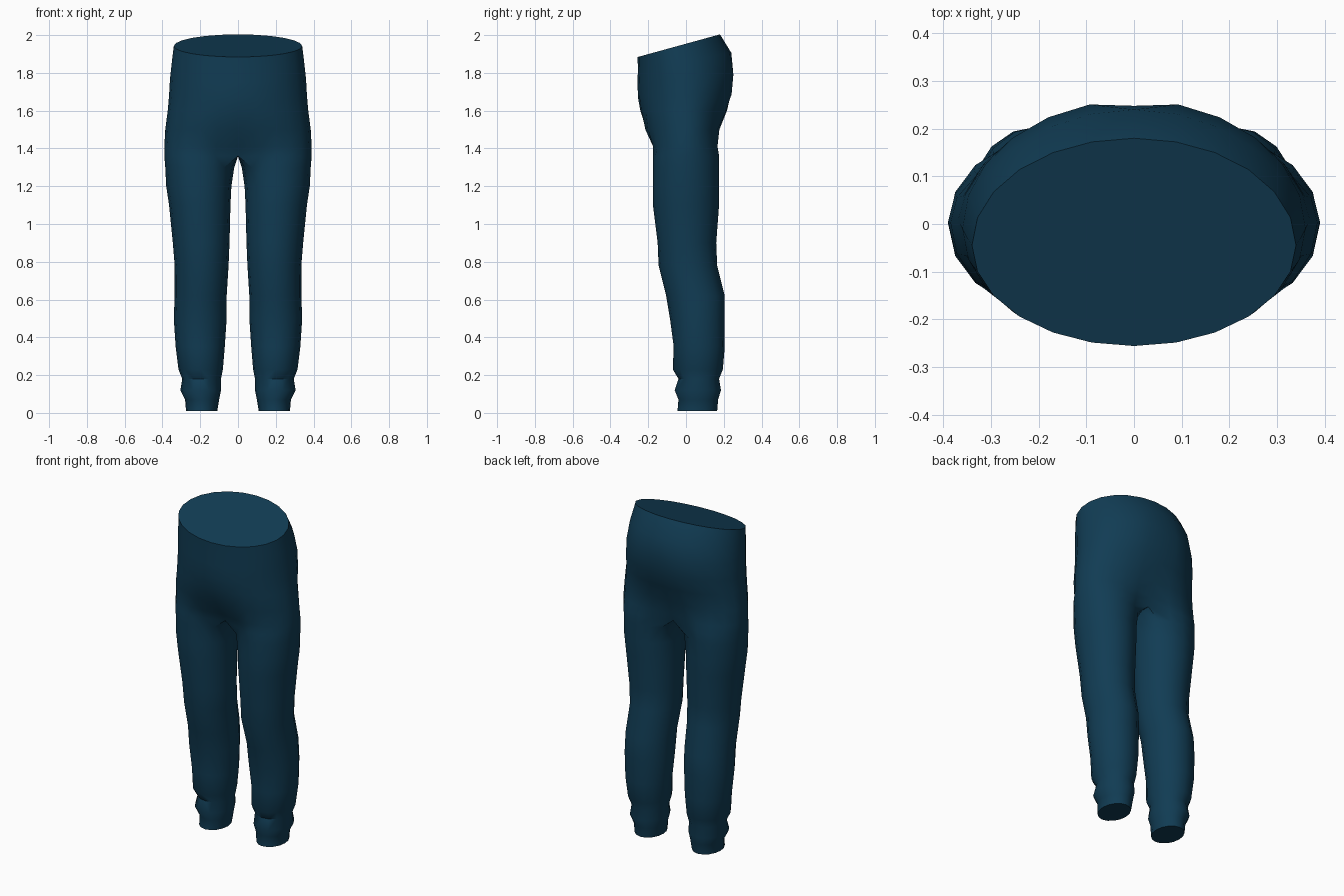
import bpy
import bmesh
from math import sin, cos, pi, radians

if "Cube" in bpy.data.objects:
    bpy.data.objects.remove(bpy.data.objects["Cube"])

# Leg sections: height, inner x, outer x, front y, back y
LEG = [
    (0.01, .11, .275, -.045, .165), (.07, .10, .28, -.04, .17),
    (.12, .09, .305, -.06, .185), (.18, .09, .295, -.04, .175),
    (.23, .08, .315, -.07, .195), (.35, .07, .33, -.065, .205),
    (.5, .06, .34, -.085, .205), (.62, .06, .335, -.105, .205),
    (.78, .05, .335, -.145, .165), (.9, .045, .345, -.15, .16),
    (1.1, .04, .365, -.175, .175), (1.2, .035, .38, -.175, .175),
    (1.3, .02, .385, -.175, .175), (1.36, 0, .39, -.175, .175),
]
# Hip sections: height at the side, half width, front y, back y,
# y of the widest point, blend from leg to hip shape, tilt
HIP = [
    (1.41, .39, -.185, .175, .02, .4, 0), (1.5, .385, -.225, .185, .01, .75, 0),
    (1.6, .372, -.245, .22, 0, .95, 0), (1.68, .365, -.255, .25, 0, 1, .03),
    (1.77, .36, -.256, .26, -.01, 1, .08), (1.86, .35, -.255, .24, -.03, 1, .17),
    (1.942, .34, -.256, .18, -.045, 1, .275),
]
ARC, INNER = 13, 3      # outer arc points, and points on the inner thigh
SIDES = ARC + INNER


def leg_point(k, x0, x1, y0, y1):
    """Point k of an oval leg section, starting at the front inner seam."""
    a = -0.75 * pi + 2 * pi * k / SIDES
    return ((x0 + x1) / 2 + (x1 - x0) / 2 * cos(a),
            (y0 + y1) / 2 + (y1 - y0) / 2 * sin(a))


def hip_point(k, w, y0, y1, mid):
    """Point k of a half hip section; the inner points lie on the middle plane."""
    if k >= ARC:
        return 0, y1 + (y0 - y1) * (k - ARC + 1) / (INNER + 1)
    a = pi * (k / (ARC - 1) - 0.5)
    radius = (y1 if a > 0 else y0) - mid
    return w * cos(a), mid + radius * abs(sin(a))


def build_half(bm):
    rings = []
    for z, *size in LEG:
        ring = []
        for k in range(SIDES):
            x, y = leg_point(k, *size)
            if size[0] == 0 and (k >= ARC - 1 or k == 0):
                x = 0
            ring.append(bm.verts.new((x, y, z)))
        rings.append(ring)
    for z, w, y0, y1, mid, blend, tilt in HIP:
        ring = []
        for k in range(SIDES):
            lx, ly = leg_point(k, 0, w, y0, y1)
            hx, hy = hip_point(k, w, y0, y1, mid)
            x, y = lx + (hx - lx) * blend, ly + (hy - ly) * blend
            if k >= ARC - 1 or k == 0:
                x = 0
            # shallow cleft between the buttocks
            if k == ARC - 1 and .02 < tilt < .1:
                y -= 0.012
            ring.append(bm.verts.new((x, y, z + tilt * (y - mid))))
        rings.append(ring)
    for low, high in zip(rings, rings[1:]):
        for k in range(SIDES):
            n = (k + 1) % SIDES
            bm.faces.new((low[k], low[n], high[n], high[k]))
    # closed cuff and waist
    bm.faces.new(rings[0][::-1])
    bm.faces.new(rings[-1])
    bmesh.ops.recalc_face_normals(bm, faces=bm.faces)
    # open the middle plane so the halves join
    middle = [f for f in bm.faces if all(abs(v.co.x) < 1e-5 for v in f.verts)]
    bmesh.ops.delete(bm, geom=middle, context='FACES')


# Cloth colour
cloth = bpy.data.materials.new("dark_teal_cloth")
cloth.use_nodes = True
colour = (.0055, .045, .088, 1)
cloth.diffuse_color = colour
cloth.node_tree.nodes["Principled BSDF"].inputs["Base Color"].default_value = colour

# Trousers: one half, mirrored
bm = bmesh.new()
build_half(bm)
mesh = bpy.data.meshes.new("trousers")
bm.to_mesh(mesh)
bm.free()
mesh.materials.append(cloth)
trousers = bpy.data.objects.new("trousers", mesh)
bpy.context.collection.objects.link(trousers)
bpy.ops.object.select_all(action='DESELECT')
trousers.select_set(True)
bpy.context.view_layer.objects.active = trousers
mirror = trousers.modifiers.new("other_half", 'MIRROR')
mirror.use_clip = True
bpy.ops.object.modifier_apply(modifier=mirror.name)
bpy.ops.object.shade_smooth_by_angle(angle=radians(45))
